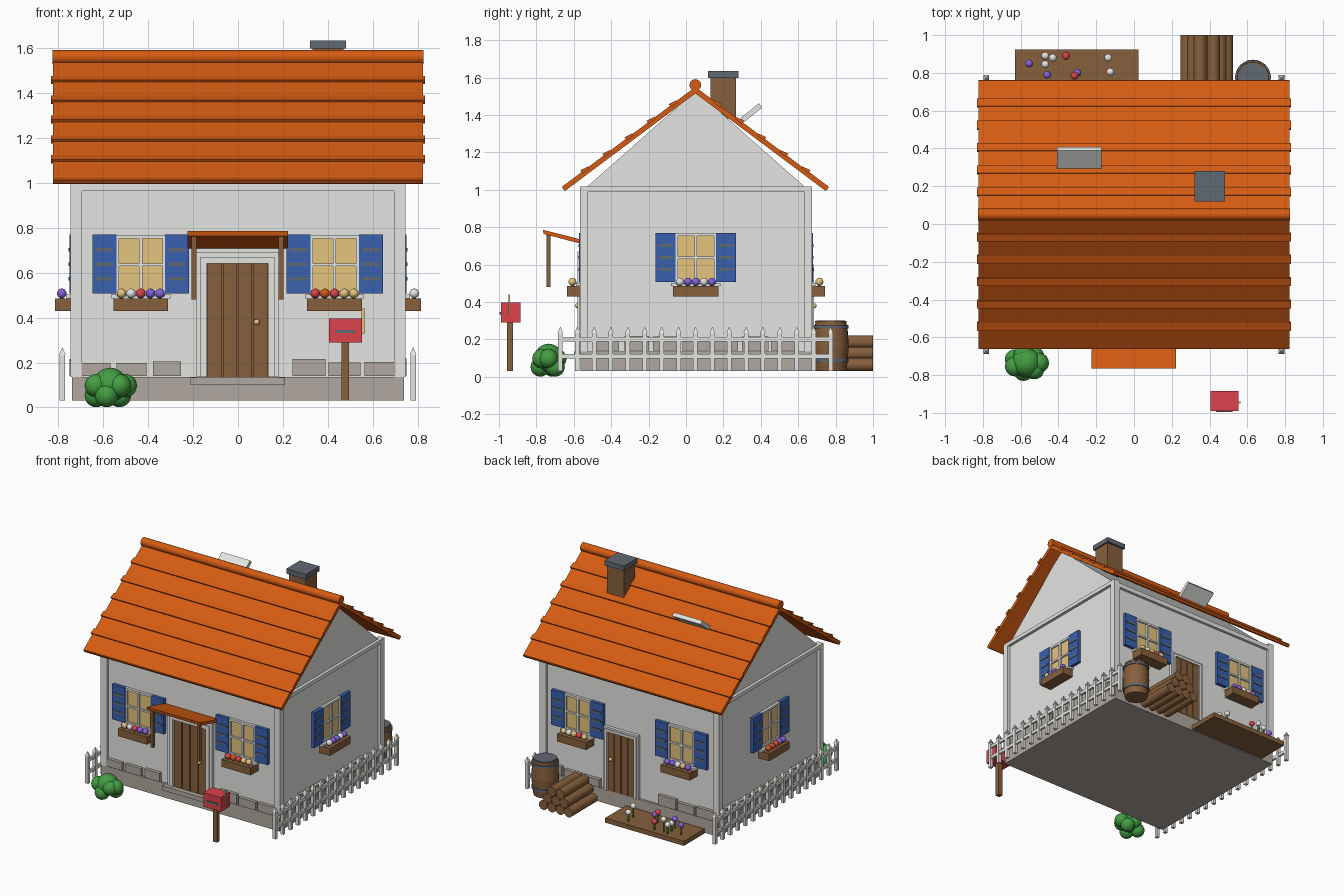
import bpy, bmesh, math, random
from mathutils import Matrix, Vector

if "Cube" in bpy.data.objects:
    bpy.data.objects.remove(bpy.data.objects["Cube"])

random.seed(4)
COLOURS = {
    "roof_orange": (0.66, 0.105, 0.006), "plaster_white": (0.78, 0.78, 0.76),
    "wood_brown": (0.24, 0.115, 0.045), "slate_grey": (0.12, 0.14, 0.17),
    "shutter_blue": (0.04, 0.115, 0.42), "window_gold": (0.78, 0.55, 0.21),
    "red": (0.72, 0.055, 0.075), "purple": (0.24, 0.12, 0.75),
    "leaf_green": (0.055, 0.34, 0.055), "stone": (0.44, 0.39, 0.35)}
MATS = {}
for n, c in COLOURS.items():
    MATS[n] = bpy.data.materials.new(n)
    MATS[n].diffuse_color = (*c, 1)
ORANGE, WHITE, WOOD, SLATE, BLUE, GOLD, RED, PURPLE, GREEN, STONE = COLOURS


class Part:
    """Collects primitives into one named object."""
    def __init__(self, name, M=Matrix()):
        self.name, self.M, self.bm, self.slots = name, M, bmesh.new(), []

    def paint(self, verts, mat, smooth=False):
        if mat not in self.slots:
            self.slots.append(mat)
        for f in {f for v in verts for f in v.link_faces}:
            f.material_index = self.slots.index(mat)
            f.smooth = smooth

    def box(self, mat, x, y, z):
        S = Matrix.Diagonal((x[1] - x[0], y[1] - y[0], z[1] - z[0], 1))
        T = Matrix.Translation(((x[0] + x[1]) / 2, (y[0] + y[1]) / 2, (z[0] + z[1]) / 2))
        self.paint(bmesh.ops.create_cube(self.bm, size=1, matrix=T @ S)["verts"], mat)

    def ball(self, mat, c, r, sub=2):
        self.paint(bmesh.ops.create_icosphere(self.bm, subdivisions=sub, radius=r,
                   matrix=Matrix.Translation(c))["verts"], mat, True)

    def rod(self, mat, a, b, r, r2=None, seg=16, turn=0.0):
        a, b = Vector(a), Vector(b)
        R = (b - a).to_track_quat('Z', 'Y').to_matrix().to_4x4()
        M = Matrix.Translation((a + b) / 2) @ R @ Matrix.Rotation(turn, 4, 'Z')
        self.paint(bmesh.ops.create_cone(self.bm, cap_ends=True, segments=seg, radius1=r,
                   radius2=r if r2 is None else r2, depth=(b - a).length, matrix=M)["verts"], mat, seg > 6)

    def prism(self, mat, yz, x0, x1):
        a = [self.bm.verts.new((x0, *p)) for p in yz]
        b = [self.bm.verts.new((x1, *p)) for p in yz]
        self.bm.faces.new(a)
        self.bm.faces.new(b[::-1])
        for i in range(len(a)):
            j = (i + 1) % len(a)
            self.bm.faces.new((a[i], b[i], b[j], a[j]))
        self.paint(a + b, mat)

    def done(self):
        bmesh.ops.transform(self.bm, matrix=self.M, verts=self.bm.verts)
        bmesh.ops.recalc_face_normals(self.bm, faces=self.bm.faces)
        me = bpy.data.meshes.new(self.name)
        self.bm.to_mesh(me)
        self.bm.free()
        for s in self.slots:
            me.materials.append(MATS[s])
        me.set_sharp_from_angle(angle=math.radians(35))
        bpy.context.collection.objects.link(bpy.data.objects.new(self.name, me))


CY, WX, WY = 0.053, 0.725, 0.60      # house centre in y, half width, half depth


def wall_frame(angle, dist):
    """Local frame on a wall: x along it, -y outward, z up."""
    return Matrix.Translation((0, CY, 0)) @ Matrix.Rotation(angle, 4, 'Z') @ Matrix.Translation((0, -dist, 0))


WALLS = {"front": wall_frame(0, WY), "right": wall_frame(math.pi / 2, WX),
         "back": wall_frame(math.pi, WY), "left": wall_frame(-math.pi / 2, WX)}

# Foundation, walls with gables, corner posts and top beams
p = Part("foundation")
p.box(STONE, (-0.74, 0.74), (CY - 0.617, CY + 0.617), (0.03, 0.135))
p.box(STONE, (-0.212, 0.21), (-0.60, -0.5), (0.10, 0.134))
p.done()
p = Part("walls")
p.prism(WHITE, [(CY - WY, 0.13), (CY + WY, 0.13), (CY + WY, 1.0), (CY, 1.53), (CY - WY, 1.0)], -WX, WX)
p.done()
p = Part("wall_trim")
for s in (-1, 1):
    for t in (-1, 1):
        p.box(WHITE, sorted((s * 0.695, s * 0.747)), sorted((CY + t * 0.577, CY + t * 0.62)), (0.135, 1.0))
    p.box(WHITE, sorted((s * 0.70, s * 0.747)), (CY - 0.62, CY + 0.62), (0.99, 1.018))
    p.box(WHITE, (-0.747, 0.747), sorted((CY + s * 0.577, CY + s * 0.62)), (0.965, 1.0))
p.done()

# Loose stones along the foot of each wall
for side, M in WALLS.items():
    p = Part(side + "_base_stones", M)
    n = 9 if side in ("front", "back") else 7
    for i in range(n):
        u = (i - (n - 1) / 2) * 0.158
        if side in ("front", "back") and abs(u) < 0.17:
            continue
        w = random.uniform(0.062, 0.074)
        p.box(STONE, (u - w, u + w), (-0.025, 0.01), (0.14, random.uniform(0.195, 0.22)))
    p.done()

# Roof slabs, tile battens and ridge
p = Part("roof")
d = Vector((0.715, -0.535)).normalized()
nrm = Vector((-d.y, d.x))
for s in (-1, 1):
    def at(t, h):
        q = Vector((0, 1.55)) + d * t + nrm * h
        return (0.05 + s * q.x, q.y)
    p.prism(ORANGE, [at(0, 0), at(0.888, 0), at(0.893, -0.006), at(0.893, -0.022), at(0.888, -0.028), at(0, -0.028)],
            -0.823, 0.823)
    for i in range(1, 6):
        t = i * 0.1475
        p.prism(ORANGE, [at(t - 0.022, -0.01), at(t - 0.022, 0.003), at(t + 0.022, 0.012), at(t + 0.022, -0.01)],
                -0.832, 0.832)
p.rod(ORANGE, (-0.826, 0.05, 1.56), (0.826, 0.05, 1.56), 0.031, seg=20)
p.done()
p = Part("chimney")
p.box(WOOD, (0.332, 0.47), (0.132, 0.266), (1.38, 1.6))
p.box(SLATE, (0.32, 0.482), (0.118, 0.28), (1.598, 1.635))
p.done()
p = Part("skylight")
p.prism(WHITE, [(0.293, 1.385), (0.39, 1.462), (0.408, 1.44), (0.311, 1.362)], -0.408, -0.172)
p.done()


# Windows with shutters and flower boxes
def window(name, wall, u, flowers):
    p = Part(name, WALLS[wall])
    p.box(GOLD, (u - 0.1, u + 0.1), (-0.008, 0.01), (0.51, 0.76))
    for a, b in ((-0.112, -0.096), (0.096, 0.112), (-0.007, 0.007)):
        p.box(WHITE, (u + a, u + b), (-0.02, 0.01), (0.505, 0.768))
    for a, b in ((0.5, 0.516), (0.629, 0.642), (0.753, 0.769)):
        p.box(WHITE, (u - 0.112, u + 0.112), (-0.019, 0.01), (a, b))
    for s in (-1, 1):
        x = sorted((u + s * 0.108, u + s * 0.215))
        p.box(BLUE, x, (-0.025, 0.005), (0.507, 0.77))
        for z in (0.573, 0.638, 0.703):
            p.box(SLATE, (x[0] + 0.015, x[1] - 0.015), (-0.029, 0), (z - 0.008, z + 0.008))
    p.box(WHITE, (u - 0.132, u + 0.132), (-0.04, 0.01), (0.486, 0.502))
    p.done()
    p = Part(name + "_flower_box", WALLS[wall])
    p.box(WOOD, (u - 0.122, u + 0.122), (-0.09, 0), (0.43, 0.486))
    for i, c in enumerate(flowers):
        x = u + (i - 2) * 0.043
        p.rod(GREEN, (x, -0.06, 0.48), (x, -0.06, 0.505), 0.007, seg=6)
        p.ball(c, (x, -0.06, 0.508), 0.022)
    p.done()


window("front_left_window", "front", -0.433, (GOLD, WHITE, RED, PURPLE, PURPLE))
window("front_right_window", "front", 0.43, (RED, ORANGE, RED, GOLD, GOLD))
window("right_window", "right", 0, (WHITE, PURPLE, PURPLE, WHITE, PURPLE))
window("left_window", "left", 0, (ORANGE, RED, ORANGE, PURPLE, PURPLE))
window("back_right_window", "back", -0.433, (GOLD, WHITE, GOLD, RED, GOLD))
window("back_left_window", "back", 0.43, (PURPLE, PURPLE, WHITE, GOLD, PURPLE))


# Plank doors with stepped frames
def door(name, wall, u, w, top, f, knob):
    p = Part(name, WALLS[wall])
    p.box(WOOD, (u - w, u + w), (-0.012, 0), (0.135, top))
    pw = 2 * w / 4
    for i in range(4):
        x = u - w + i * pw
        p.box(WOOD, (x + 0.003, x + pw - 0.003), (-0.02, 0), (0.135, top))
    for g, dep in ((f, 0.024), (f * 0.6, 0.032)):
        for s in (-1, 1):
            p.box(WHITE, sorted((u + s * w, u + s * (w + g))), (-dep, 0), (0.135, top + g))
        p.box(WHITE, (u - w, u + w), (-dep, 0), (top, top + g))
    p.ball(GOLD, (u + knob, -0.032, 0.38), 0.014)
    p.done()


door("front_door", "front", -0.002, 0.136, 0.642, 0.048, 0.085)
door("back_door", "back", -0.07, 0.112, 0.58, 0.032, -0.08)

# Porch awning and its two hanging posts
p = Part("awning")
p.prism(ORANGE, [(-0.765, 0.786), (-0.545, 0.73), (-0.545, 0.707), (-0.761, 0.764)], -0.225, 0.222)
for x in (-0.195, 0.191):
    p.box(WOOD, (x - 0.011, x + 0.011), (-0.747, -0.725), (0.48, 0.77))
p.done()

# Picket fences on both sides
for side, x in (("left", -0.782), ("right", 0.78)):
    p = Part(side + "_fence")
    for i in range(17):
        y = -0.672 + i * 0.0903
        p.box(WHITE, (x - 0.012, x + 0.012), (y - 0.012, y + 0.012), (0.03, 0.235))
        p.rod(WHITE, (x, y, 0.233), (x, y, 0.267), 0.022, 0.001, seg=4, turn=math.pi / 4)
    for z in (0.11, 0.2):
        p.box(WHITE, (x - 0.008, x + 0.008), (-0.672, 0.773), (z - 0.012, z + 0.012))
    p.done()

# Round bush
p = Part("bush")
p.ball(GREEN, (-0.57, -0.735, 0.1), 0.077, 3)
for i in range(7):
    a = i * math.tau / 7
    p.ball(GREEN, (-0.57 + 0.068 * math.cos(a), -0.735 + 0.045 * math.sin(a), 0.075 + 0.022 * (-1) ** i), 0.052, 3)
p.done()

# Mailbox
p = Part("mailbox")
p.box(WOOD, (0.46, 0.495), (-0.957, -0.925), (0.03, 0.3))
p.box(RED, (0.405, 0.552), (-0.99, -0.884), (0.29, 0.397))
p.box(SLATE, (0.435, 0.522), (-0.996, -0.98), (0.332, 0.346))
p.box(GOLD, (0.55, 0.563), (-0.95, -0.94), (0.33, 0.44))
p.done()

# Barrel with hoops
p = Part("barrel")
bx, by = 0.63, 0.775
for z0, z1, r0, r1 in ((0.03, 0.085, 0.081, 0.09), (0.085, 0.165, 0.09, 0.095),
                       (0.165, 0.245, 0.095, 0.09), (0.245, 0.295, 0.09, 0.082)):
    p.rod(WOOD, (bx, by, z0), (bx, by, z1), r0, r1, seg=24)
for z in (0.088, 0.268):
    p.rod(SLATE, (bx, by, z - 0.009), (bx, by, z + 0.009), 0.0945, seg=24)
p.rod(WOOD, (bx, by, 0.29), (bx, by, 0.298), 0.084, seg=24)
p.rod(SLATE, (bx, by, 0.29), (bx, by, 0.302), 0.076, seg=24)
p.done()

# Stacked firewood
p = Part("log_pile")
for row in range(3):
    for i in range(4 - row):
        x, z = 0.28 + 0.035 * row + 0.07 * i, 0.065 + 0.0605 * row
        p.rod(WOOD, (x, 0.70, z), (x, 1.0, z), 0.035, seg=14)
p.done()

# Flower bed behind the house
p = Part("flower_bed")
p.box(WOOD, (-0.63, 0.025), (0.68, 0.925), (0.03, 0.065))
for x, y, c in ((-0.555, 0.85, PURPLE), (-0.47, 0.89, WHITE), (-0.43, 0.88, WHITE), (-0.47, 0.845, WHITE),
                (-0.46, 0.79, PURPLE), (-0.36, 0.89, RED), (-0.315, 0.785, RED), (-0.3, 0.8, PURPLE),
                (-0.137, 0.88, WHITE), (-0.125, 0.805, WHITE)):
    h = random.uniform(0.12, 0.16)
    p.rod(GREEN, (x, y, 0.06), (x, y, h), 0.006, seg=6)
    p.ball(c, (x, y, h), 0.021)
p.done()

for m in bpy.data.materials:
    if m.users and not m.is_grease_pencil:
        m.use_nodes = True
        m.node_tree.nodes["Principled BSDF"].inputs["Base Color"].default_value = m.diffuse_color
